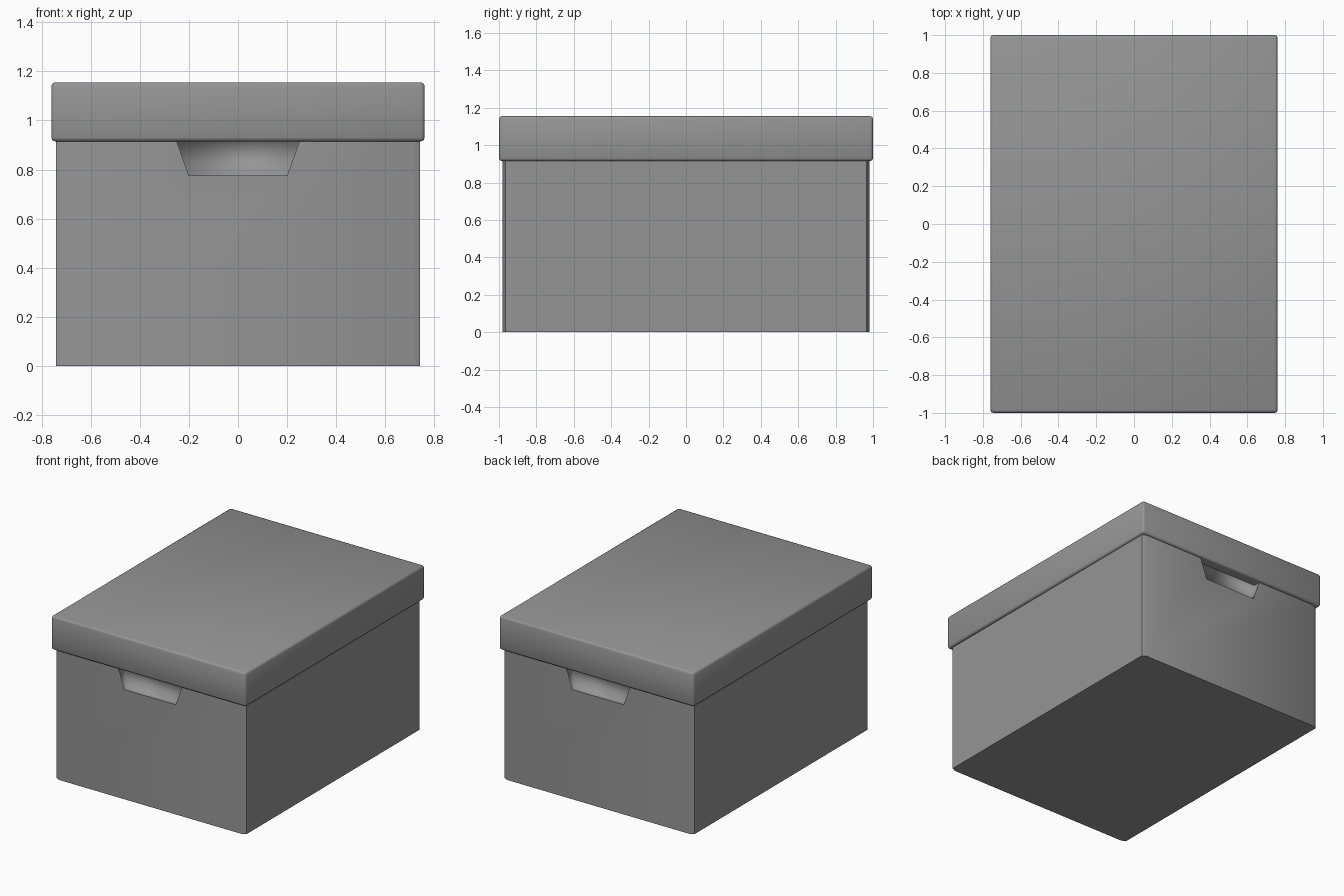
import bpy, bmesh, math

cube = bpy.data.objects.get("Cube")
if cube:
    bpy.data.objects.remove(cube, do_unlink=True)

grey = bpy.data.materials.new("plain grey")
grey.use_nodes = True
colour = (0.3, 0.3, 0.3, 1)
grey.diffuse_color = colour
grey.node_tree.nodes["Principled BSDF"].inputs["Base Color"].default_value = colour


def finish(bm, name):
    bmesh.ops.recalc_face_normals(bm, faces=bm.faces[:])
    for f in bm.faces:
        f.smooth = True
    mesh = bpy.data.meshes.new(name)
    bm.to_mesh(mesh)
    bm.free()
    mesh.materials.append(grey)
    obj = bpy.data.objects.new(name, mesh)
    bpy.context.collection.objects.link(obj)
    return obj


# Box body with a tapered hand recess in each end
W, D, H = 0.742, 0.98, 0.93        # half width, half depth, height
CX, CY = 0.03, 0.015               # corner chamfer
LOW, LOW_X, TOP_X, DEEP = 0.775, 0.2, 0.255, 0.05

bm = bmesh.new()


def face(points, turn):
    return bm.faces.new([bm.verts.new((x * turn, y * turn, z)) for x, y, z in points])


def ring(z, notch):
    end = [(-W, -D + CY), (-W + CX, -D), (W - CX, -D), (W, -D + CY)]
    if notch:
        end[2:2] = [(-TOP_X, -D), (TOP_X, -D)]
    return [(x * t, y * t, z) for t in (1, -1) for x, y in end]


face(ring(0, False), 1)
face(ring(H, True), 1)
pocket = [(-TOP_X, H), (-LOW_X, LOW), (LOW_X, LOW), (TOP_X, H)]
for turn in (1, -1):
    # End panel around the recess
    outline = [(-W + CX, H), (-W + CX, 0), (W - CX, 0), (W - CX, H)]
    face([(x, -D, z) for x, z in outline + pocket[::-1]], turn)
    # Recess walls, ceiling and back
    for i in range(4):
        (ax, az), (bx, bz) = pocket[i], pocket[(i + 1) % 4]
        face([(ax, -D, az), (bx, -D, bz), (bx, -D + DEEP, bz), (ax, -D + DEEP, az)], turn)
    face([(x, -D + DEEP, z) for x, z in pocket], turn)
    # Side panel and the two corner strips
    for a, b in (((W, -D + CY), (W, D - CY)),
                 ((W - CX, -D), (W, -D + CY)),
                 ((-W + CX, -D), (-W, -D + CY))):
        face([(*a, 0), (*b, 0), (*b, H), (*a, H)], turn)
bmesh.ops.remove_doubles(bm, verts=bm.verts[:], dist=0.0001)
bmesh.ops.recalc_face_normals(bm, faces=bm.faces[:])

# Keep edges crisp except inside the recesses
for e in bm.edges:
    inside = any(abs(v.co.y) < D - CY - 0.01 and abs(v.co.x) < W - 0.1 for v in e.verts)
    e.smooth = inside or e.calc_face_angle(0) < math.radians(35)
finish(bm, "box_body")

# Overhanging lid with softened edges
bm = bmesh.new()
bmesh.ops.create_cube(bm, size=1)
for v in bm.verts:
    v.co.x *= 1.52
    v.co.y *= 2
    v.co.z = 1.035 + v.co.z * 0.24
bmesh.ops.bevel(bm, geom=bm.edges[:], offset=0.015, segments=2, profile=0.5, affect='EDGES')
finish(bm, "lid")
